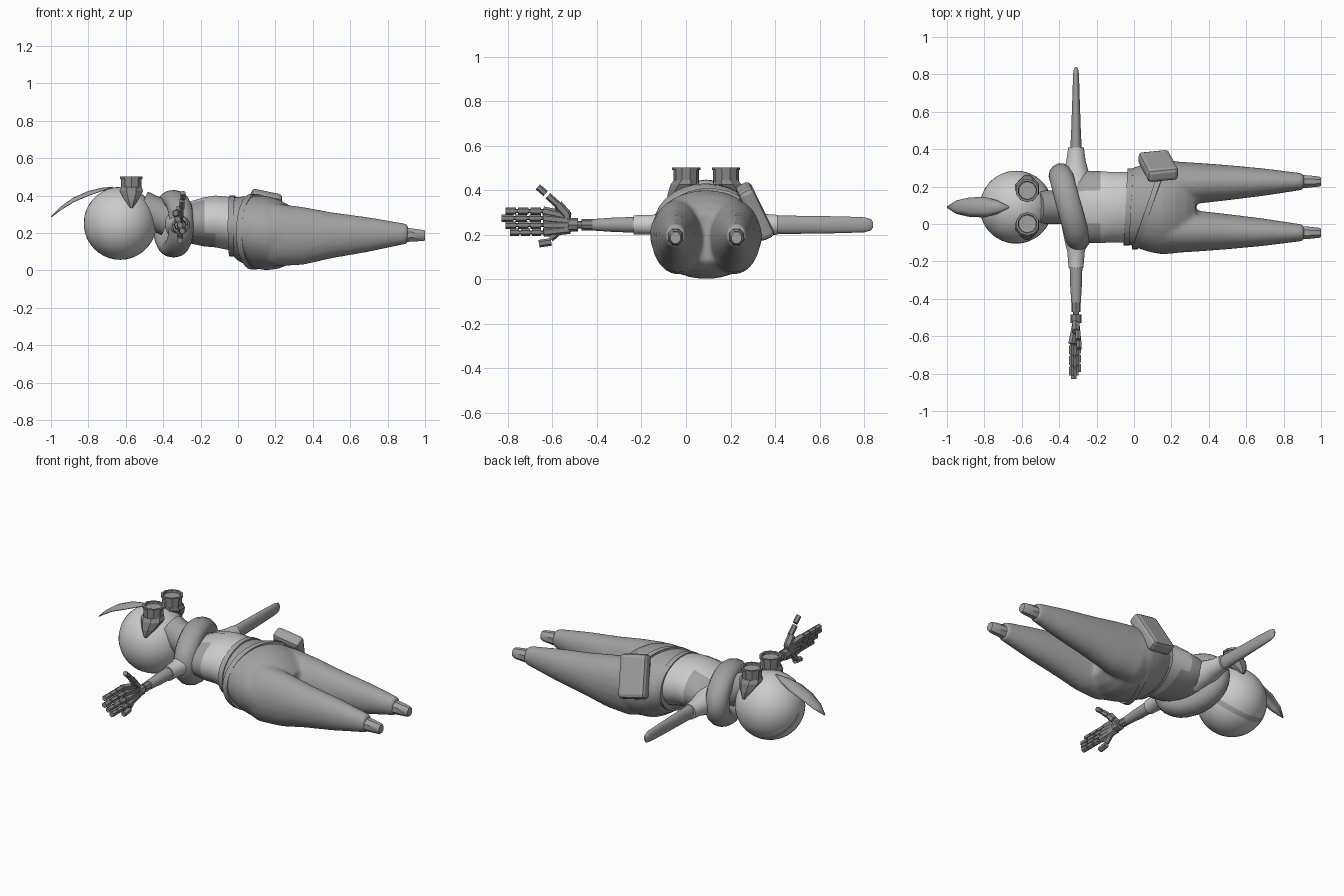
import bpy, math
from mathutils import Vector, Matrix

cube = bpy.data.objects.get("Cube")
if cube:
    bpy.data.objects.remove(cube)


def material(name, v):
    m = bpy.data.materials.new(name)
    m.use_nodes = True
    m.diffuse_color = (v, v, v, 1)
    m.node_tree.nodes["Principled BSDF"].inputs["Base Color"].default_value = (v, v, v, 1)
    return m


LIGHT = material("light grey", 0.6)
MID = material("mid grey", 0.36)
DARK = material("dark grey", 0.24)
MIDY = 0.09  # centre line of the body


def make(name, verts, faces, mat, angle=40):
    me = bpy.data.meshes.new(name)
    me.from_pydata(verts, [], faces)
    me.materials.append(mat)
    ob = bpy.data.objects.new(name, me)
    bpy.context.collection.objects.link(ob)
    finish(ob, angle)
    return ob


def finish(ob, angle=40):
    bpy.ops.object.select_all(action='DESELECT')
    ob.select_set(True)
    bpy.context.view_layer.objects.active = ob
    bpy.ops.object.mode_set(mode='EDIT')
    bpy.ops.mesh.select_all(action='SELECT')
    bpy.ops.mesh.normals_make_consistent(inside=False)
    bpy.ops.object.mode_set(mode='OBJECT')
    if angle:
        bpy.ops.object.shade_smooth_by_angle(angle=math.radians(angle))


def loft(name, axis, rings, mat, n=20, angle=40):
    """Rings are (position on axis, centre a, centre b, radius a, radius b)."""
    place = {'X': lambda t, a, b: (t, a, b),
             'Y': lambda t, a, b: (a, t, b),
             'Z': lambda t, a, b: (a, b, t)}[axis]
    verts, faces = [], []
    for t, a, b, ra, rb in rings:
        for i in range(n):
            w = math.tau * (i + 0.5) / n
            verts.append(place(t, a + ra * math.cos(w), b + rb * math.sin(w)))
    for r in range(len(rings) - 1):
        for i in range(n):
            j = (i + 1) % n
            faces.append((r * n + i, r * n + j, (r + 1) * n + j, (r + 1) * n + i))
    faces += [tuple(range(n)), tuple(range(len(verts) - n, len(verts)))]
    return make(name, verts, faces, mat, angle)


def rod(name, a, b, r, mat, sides=6):
    a, b = Vector(a), Vector(b)
    bpy.ops.mesh.primitive_cylinder_add(vertices=sides, radius=r, depth=(b - a).length)
    ob = bpy.context.object
    ob.name = name
    ob.matrix_world = Matrix.Translation((a + b) / 2) @ (b - a).to_track_quat('Z', 'Y').to_matrix().to_4x4()
    ob.data.materials.append(mat)
    return ob


# head, its equator tilted to carry a strap stripe on the underside
bpy.ops.mesh.primitive_uv_sphere_add(segments=32, ring_count=21, radius=0.195, location=(-0.63, MIDY, 0.252),
                                     rotation=(math.radians(-50), 0, 0))
head = bpy.context.object
head.name = "head"
head.data.materials.append(LIGHT)
head.data.materials.append(MID)
for p in head.data.polygons:
    if abs(p.center.z) < 0.02 and p.center.y > -0.02:
        p.material_index = 1 if (head.rotation_euler.to_matrix() @ p.center).z < 0 else 0
finish(head)

# snout reaching into the collar
snout = rod("snout", (-0.52, MIDY, 0.34), (-0.37, MIDY, 0.27), 0.09, MID, 16)
finish(snout)

# leaf on the crown: an arched, pointed strip
spine = [(-1.0, 0.29, 0.004), (-0.95, 0.34, 0.036), (-0.88, 0.39, 0.052), (-0.8, 0.425, 0.055),
         (-0.73, 0.442, 0.036), (-0.67, 0.448, 0.005)]
verts, faces = [], []
for x, z, w in spine:
    for k in (-1, -0.5, 0, 0.5, 1):
        verts.append((x, MIDY + w * k, z - w * 0.4 * k * k))
for r in range(len(spine) - 1):
    for i in range(4):
        q = r * 5 + i
        faces.append((q, q + 1, q + 6, q + 5))
leaf = make("crown_leaf", verts, faces, MID)
leaf.modifiers.new("thickness", 'SOLIDIFY').thickness = 0.005

# goggles: hollow cups on wedge-shaped bases that reach down the sides of the head
for side, s in (("left", 1), ("right", -1)):
    y = MIDY + s * 0.089
    base = [(0.335, 0.078, 0.008), (0.38, 0.045, 0.042), (0.425, 0.008, 0.068), (0.445, 0, 0.06)]
    loft(side + "_goggle_base", 'Z', [(z, -0.57, y + s * d, r, r) for z, d, r in base], DARK, 8, 0)
    cup = [(0.43, 0.058), (0.49, 0.058), (0.49, 0.063), (0.503, 0.063), (0.503, 0.05), (0.488, 0.048)]
    loft(side + "_goggle", 'Z', [(z, -0.57, y, r, r) for z, r in cup], DARK, 10, 0)
    rod(side + "_goggle_lens", (-0.57, y, 0.486), (-0.57, y, 0.491), 0.047, MID, 10)

# padded collar
bpy.ops.mesh.primitive_torus_add(major_segments=28, minor_segments=14, major_radius=0.165, minor_radius=0.067)
collar = bpy.context.object
collar.name = "collar"
collar.matrix_world = (Matrix.Translation((-0.345, MIDY, 0.25)) @ Matrix.Rotation(math.radians(15), 4, 'Z')
                       @ Matrix.Rotation(math.radians(90), 4, 'Y') @ Matrix.Diagonal((0.78, 1.04, 1, 1)))
collar.data.materials.append(MID)
finish(collar)

# torso with darker patches under the arms
torso = loft("torso", 'X', [(-0.36, MIDY, 0.25, 0.1, 0.07), (-0.31, MIDY, 0.25, 0.18, 0.1),
                            (-0.25, MIDY, 0.257, 0.195, 0.115), (-0.18, MIDY, 0.26, 0.195, 0.133),
                            (-0.12, MIDY, 0.262, 0.19, 0.14), (-0.02, MIDY, 0.247, 0.19, 0.145),
                            (0.03, MIDY, 0.24, 0.19, 0.14)], LIGHT)
torso.data.materials.append(MID)
for p in torso.data.polygons:
    if p.center.x < -0.19 and abs(p.center.y - MIDY) > 0.1 or p.center.x < -0.14 and p.center.z < 0.2:
        p.material_index = 1

# trousers: hips and two legs blended into one skin
parts = [loft("trousers", 'X', [(-0.04, MIDY, 0.24, 0.195, 0.15), (0, MIDY, 0.222, 0.213, 0.172),
                                (0.08, MIDY, 0.207, 0.24, 0.193), (0.15, MIDY, 0.2, 0.253, 0.2),
                                (0.22, MIDY, 0.195, 0.248, 0.185), (0.28, MIDY, 0.19, 0.23, 0.155),
                                (0.33, MIDY, 0.19, 0.17, 0.11)], MID, 32)]
for side, s in (("left", 1), ("right", -1)):
    rings = [(0.1, 0.115, 0.2, 0.1, 0.15), (0.2, 0.125, 0.19, 0.122, 0.17), (0.35, 0.128, 0.185, 0.109, 0.155),
             (0.5, 0.131, 0.188, 0.095, 0.124), (0.7, 0.134, 0.192, 0.073, 0.093), (0.91, 0.137, 0.196, 0.044, 0.053)]
    parts.append(loft(side + "_leg", 'X', [(x, MIDY + s * y, z, a, b) for x, y, z, a, b in rings], MID))
    y = MIDY + s * 0.137
    loft(side + "_foot", 'X', [(0.89, y, 0.19, 0.038, 0.042), (0.93, y, 0.19, 0.036, 0.038),
                               (0.99, y, 0.187, 0.029, 0.032), (1.0, y, 0.187, 0.024, 0.027)], MID, 8)
bpy.ops.object.select_all(action='DESELECT')
for ob in parts:
    ob.select_set(True)
trousers = bpy.context.view_layer.objects.active = parts[0]
bpy.ops.object.join()
remesh = trousers.modifiers.new("blend", 'REMESH')
remesh.mode, remesh.voxel_size, remesh.use_smooth_shade = 'VOXEL', 0.011, True
soften = trousers.modifiers.new("soften", 'SMOOTH')
soften.factor, soften.iterations = 0.5, 10


# waistband and slanted belt hugging the hips
def band(name, x, slope, width, cy, ry, rz, zc):
    verts, faces, n = [], [], 32
    for i in range(n):
        w = math.tau * i / n
        for dx, k in ((0, 1), (width, 1), (width, 0.92), (0, 0.92)):
            verts.append((x + dx + slope * math.cos(w), cy + k * ry * math.cos(w), zc + k * rz * math.sin(w)))
    for i in range(n):
        for c in range(4):
            j, d = (i + 1) % n, (c + 1) % 4
            faces.append((i * 4 + c, j * 4 + c, j * 4 + d, i * 4 + d))
    make(name, verts, faces, MID)


band("waistband", -0.045, 0.01, 0.03, MIDY, 0.206, 0.163, 0.237)
band("belt", 0.07, 0.08, 0.03, MIDY + 0.013, 0.238, 0.202, 0.208)

# hip pouch
bpy.ops.mesh.primitive_cube_add(size=1)
pouch = bpy.context.object
pouch.name = "hip_pouch"
pouch.matrix_world = (Matrix.Translation((0.13, 0.31, 0.305)) @ Matrix.Rotation(math.radians(26), 4, 'X')
                      @ Matrix.Rotation(math.radians(13), 4, 'Y') @ Matrix.Diagonal((0.17, 0.075, 0.25, 1)))
pouch.data.materials.append(MID)
bpy.ops.object.transform_apply(location=False, rotation=False, scale=True)
bevel = pouch.modifiers.new("soft_edges", 'BEVEL')
bevel.width, bevel.segments = 0.022, 2

# left arm: sleeve and blade
X, Z = -0.31, 0.245
loft("left_sleeve", 'Y', [(0.18, X + 0.01, Z, 0.09, 0.09), (0.28, X, Z, 0.068, 0.065),
                          (0.34, X, Z, 0.052, 0.05), (0.41, X, Z, 0.042, 0.045)], LIGHT)
loft("left_blade_arm", 'Y', [(0.38, X, Z, 0.032, 0.042), (0.5, X, Z, 0.026, 0.041), (0.7, X, Z, 0.019, 0.038),
                             (0.8, X, Z, 0.016, 0.034), (0.83, X, Z, 0.011, 0.026), (0.84, X, Z, 0.004, 0.012)], MID)

# right arm: sleeve, forearm and wrist joints
loft("right_sleeve", 'Y', [(0, X + 0.01, Z, 0.09, 0.09), (-0.09, X, Z, 0.062, 0.06),
                           (-0.15, X, Z, 0.047, 0.045), (-0.235, X, Z, 0.04, 0.043)], LIGHT)
loft("right_forearm", 'Y', [(-0.2, X, Z, 0.035, 0.036), (-0.32, X, Z, 0.032, 0.033), (-0.42, X, Z, 0.026, 0.026)], MID)
rod("wrist_cuff", (X, -0.415, Z), (X, -0.47, Z), 0.025, DARK, 8)
rod("wrist_pin", (X, -0.46, Z), (X, -0.51, Z), 0.017, DARK, 8)
rod("wrist_joint", (X, -0.485, Z), (X, -0.53, Z), 0.03, DARK, 8)

# mechanical hand: four jointed fingers fanned from the palm
for i in range(4):
    z = 0.307 - i * 0.032
    x = X - 0.024 + 0.012 * i
    tip = -0.838 + 0.02 * abs(i - 1)
    rod("palm_bar_%d" % i, (X, -0.52, Z + (z - Z) * 0.6), (x, -0.64, z), 0.02, DARK)
    step = (tip + 0.65) / 3
    for k in range(3):
        y = -0.65 + step * k
        rod("finger_%d_%d" % (i, k), (x, y, z), (x, y + step * 0.84, z), 0.0165, DARK)
    rod("finger_core_%d" % i, (x, -0.63, z), (x, tip + 0.01, z), 0.009, DARK)
rod("thumb_base", (X, -0.535, 0.29), (X, -0.575, 0.335), 0.022, DARK)
rod("thumb_middle", (X + 0.01, -0.575, 0.335), (X + 0.01, -0.62, 0.375), 0.016, DARK)
rod("thumb_tip", (X + 0.015, -0.63, 0.385), (X + 0.015, -0.665, 0.415), 0.015, DARK)
rod("spur_base", (X, -0.56, 0.23), (X, -0.61, 0.185), 0.019, DARK)
rod("spur_tip", (X, -0.605, 0.168), (X, -0.66, 0.16), 0.017, DARK)
